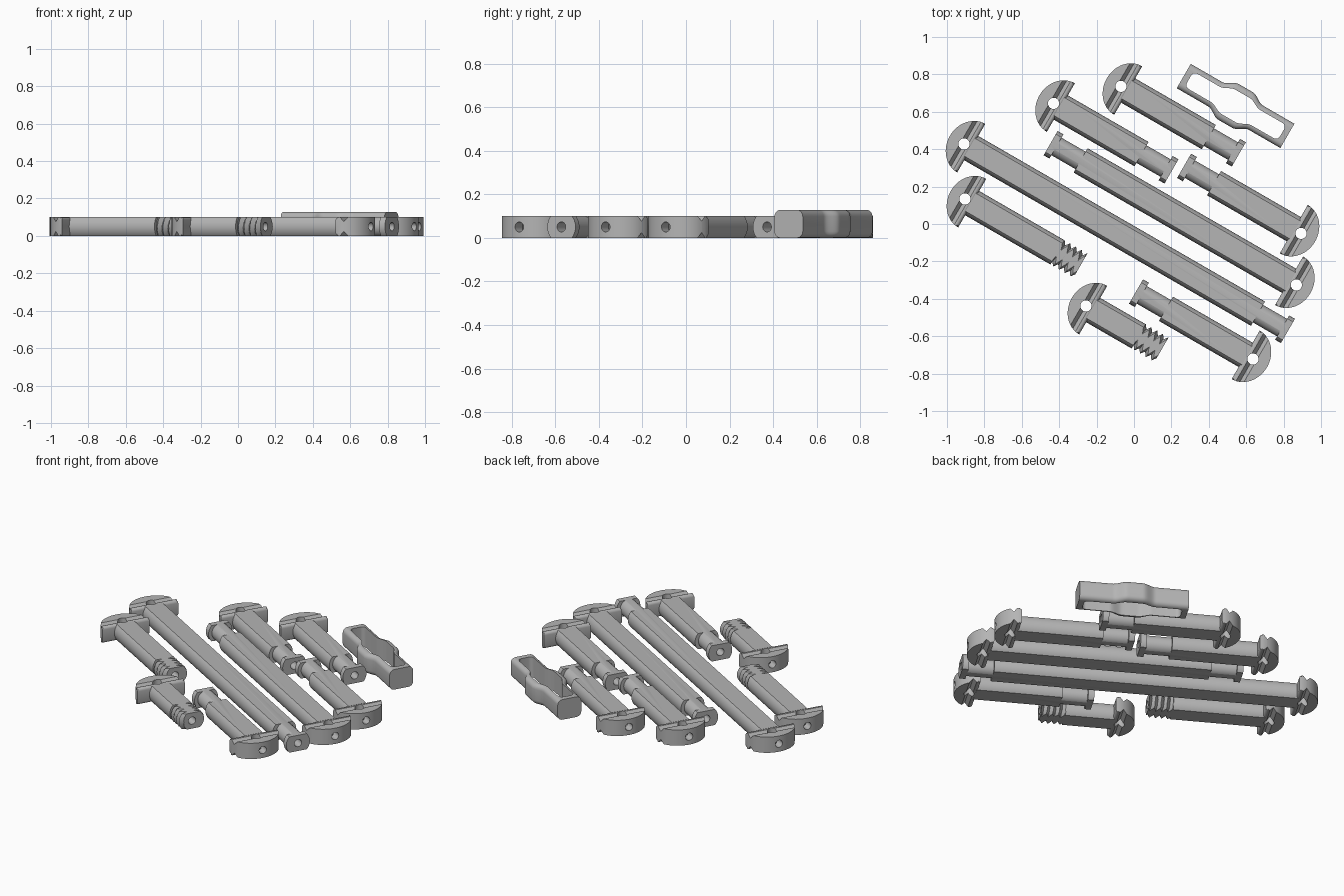
import bpy, bmesh, math
from mathutils import Matrix

if "Cube" in bpy.data.objects:
    bpy.data.objects.remove(bpy.data.objects["Cube"])

grey = bpy.data.materials.new("plain grey")
grey.diffuse_color = (0.46, 0.46, 0.46, 1)
grey.use_nodes = True
grey.node_tree.nodes["Principled BSDF"].inputs["Base Color"].default_value = grey.diffuse_color
HALF = 0.05      # half thickness of a pin
R = 0.075        # shaft radius
SEG = 32


def add_object(name, mesh, loc=(0, 0, 0), angle=0):
    ob = bpy.data.objects.new(name, mesh)
    bpy.context.collection.objects.link(ob)
    ob.location = loc
    ob.rotation_euler.z = math.radians(angle)
    return ob


def finish(bm, name):
    bmesh.ops.recalc_face_normals(bm, faces=bm.faces[:])
    me = bpy.data.meshes.new(name)
    bm.to_mesh(me)
    bm.free()
    me.materials.append(grey)
    return me


def smooth(ob):
    bpy.ops.object.select_all(action='DESELECT')
    ob.select_set(True)
    bpy.context.view_layer.objects.active = ob
    bpy.ops.object.shade_smooth_by_angle(angle=math.radians(30))


def loft(bm, rings):
    """Skin closed rings of equal point count and cap both ends."""
    loops = [[bm.verts.new(p) for p in ring] for ring in rings]
    n = len(loops[0])
    for a, b in zip(loops, loops[1:]):
        for i in range(n):
            j = (i + 1) % n
            bm.faces.new((a[i], a[j], b[j], b[i]))
    bm.faces.new(loops[0])
    bm.faces.new(loops[-1])


def prism(name, outline, z0, z1):
    bm = bmesh.new()
    loft(bm, [[(x, y, z) for x, y in outline] for z in (z0, z1)])
    return bm


def cut(ob, cutters):
    """Subtract cutters, bake the result and remove the cutters."""
    for c in cutters:
        c.hide_render = True
        m = ob.modifiers.new("cut", 'BOOLEAN')
        m.operation, m.solver, m.object = 'DIFFERENCE', 'EXACT', c
    bpy.context.view_layer.update()
    dg = bpy.context.evaluated_depsgraph_get()
    me = bpy.data.meshes.new_from_object(ob.evaluated_get(dg))
    ob.modifiers.clear()
    ob.data = me
    for c in cutters:
        bpy.data.objects.remove(c)


def rod_cutter(radius, length, matrix):
    bm = bmesh.new()
    bmesh.ops.create_cone(bm, cap_ends=True, segments=24, radius1=radius,
                          radius2=radius, depth=length, matrix=matrix)
    return add_object("cutter", finish(bm, "cutter"))


# Pin head: half ellipse with rounded rims, cross grooves and two bores
def make_head():
    arc = [math.radians(90 + 180 * i / 28) for i in range(29)]
    bm = prism("head", [(0.045 + 0.132 * math.cos(a), 0.15 * math.sin(a)) for a in arc], -HALF, HALF)
    rims = [e for e in bm.edges if abs(e.verts[0].co.z - e.verts[1].co.z) < 1e-5]
    bmesh.ops.bevel(bm, geom=rims, offset=0.015, segments=3, profile=0.5, affect='EDGES')
    ob = add_object("head", finish(bm, "head"))
    cutters = [rod_cutter(0.03, 0.3, Matrix()),
               rod_cutter(0.023, 0.2, Matrix.Translation((-0.09, 0, 0)) @ Matrix.Rotation(math.pi / 2, 4, 'Y'))]
    for s in (1, -1):
        gm = bmesh.new()
        tri = [(-0.024, 0.055), (0.024, 0.055), (0, 0.026)]
        loft(gm, [[(x, y, s * z) for x, z in tri] for y in (-0.3, 0.3)])
        cutters.append(add_object("cutter", finish(gm, "cutter")))
    cut(ob, cutters)
    me = ob.data
    bpy.data.objects.remove(ob)
    return me


# Pin body: turned shaft and tail with flats on top and bottom
def make_shaft(length, threaded):
    end = length
    if threaded:
        start, pitch, steps = end - 0.142, 0.0355, 64
        rings = [(0.035, R), (start, R)]
        for k in range(steps + 1):
            rings.append((start + 0.0005 + k * 0.1415 / steps, None))
    else:
        start, pitch = end - 0.185, 1
        rings = [(0.035, R), (start, R), (start, 0.054), (end - 0.036, 0.054),
                 (end - 0.036, R), (end, R)]
    rings += [(end, 0.023), (end - 0.1, 0.023)]      # bore in the tail end

    def radius(u, r, a):
        if r is not None:
            return r
        t = ((u - start) / pitch + a / math.tau) % 1
        return 0.053 + 0.024 * abs(2 * t - 1)
    pts = []
    for u, r in rings:
        ring = []
        for i in range(SEG):
            a = math.tau * i / SEG
            q = radius(u, r, a)
            ring.append((u, q * math.cos(a), q * math.sin(a)))
        pts.append(ring)
    bm = bmesh.new()
    loft(bm, pts)
    for s in (1, -1):
        res = bmesh.ops.bisect_plane(bm, geom=bm.verts[:] + bm.edges[:] + bm.faces[:], dist=1e-6,
                                     plane_co=(0, 0, s * HALF), plane_no=(0, 0, s), clear_outer=True)
        edges = [e for e in res["geom_cut"] if isinstance(e, bmesh.types.BMEdge) and e.is_boundary]
        bmesh.ops.holes_fill(bm, edges=edges, sides=0)
    return finish(bm, "shaft")


# Pins: head position, length to the tail end, direction, threaded tail
head_mesh = make_head()
pins = [("long_pin", -0.909, 0.428, 2.0, -30, False),
        ("threaded_pin", -0.904, 0.134, 0.713, -30, True),
        ("upper_left_pin", -0.43, 0.645, 0.728, -30, False),
        ("upper_pin", -0.07, 0.736, 0.728, -30, False),
        ("right_pin", 0.893, -0.05, 0.722, 150, False),
        ("medium_pin", 0.868, -0.326, 1.517, 150, False),
        ("lower_pin", 0.636, -0.722, 0.722, 150, False),
        ("short_threaded_pin", -0.257, -0.438, 0.467, -30, True)]
for name, x, y, length, angle, threaded in pins:
    smooth(add_object(name + "_head", head_mesh, (x, y, HALF), angle))
    smooth(add_object(name + "_shaft", make_shaft(length, threaded), (x, y, HALF), angle))


# Grip: slotted frame swelling in the middle
def swell(u):
    t = min(max((0.125 - abs(u)) / 0.08, 0), 1)
    return t * t * (3 - 2 * t)


def section(u, half_w, half_h, c=0.03):
    ring = []
    for sy, sz, a0 in ((1, 1, 0), (-1, 1, 90), (-1, -1, 180), (1, -1, 270)):
        for k in range(6):
            a = math.radians(a0 + 18 * k)
            ring.append((u, sy * (half_w - c) + c * math.cos(a), sz * (half_h - c) + c * math.sin(a)))
    return ring


stations = [-0.32] + [-0.13 + 0.26 * i / 26 for i in range(27)] + [0.32]
bm = bmesh.new()
loft(bm, [section(u, 0.075 + 0.035 * swell(u), 0.064) for u in stations])
grip = add_object("grip", finish(bm, "grip"), (0.543, 0.631, 0.064), -30)

# Slot through the grip, following its swelling
side = [(u, 0.047 + 0.028 * swell(u)) for u in stations[1:-1]]
corner = [(0.262 + 0.025 * math.sin(a), 0.022 + 0.025 * math.cos(a))
          for a in (math.pi / 2 * k / 5 for k in range(6))]
top = [(-u, v) for u, v in reversed(corner)] + side + corner
slot = prism("slot", top + [(u, -v) for u, v in reversed(top)], -0.2, 0.2)
cut(grip, [add_object("cutter", finish(slot, "cutter"), (0.543, 0.631, 0.064), -30)])
smooth(grip)
